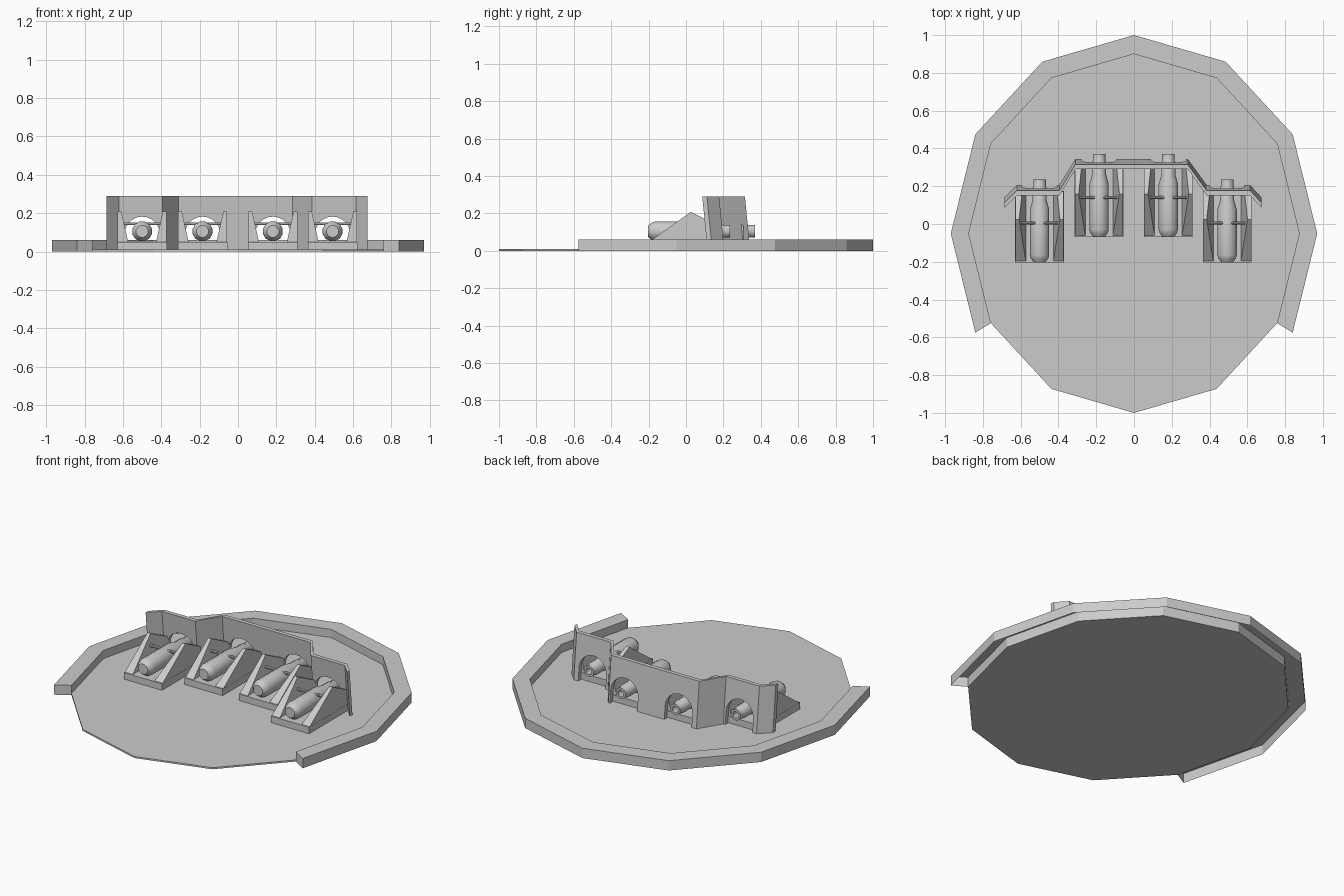
import bpy, bmesh
from math import sin, cos, pi, radians

if "Cube" in bpy.data.objects:
    bpy.data.objects.remove(bpy.data.objects["Cube"])


def make(name, verts, faces, smooth=False, recalc=True):
    me = bpy.data.meshes.new(name)
    me.from_pydata(verts, [], faces)
    ob = bpy.data.objects.new(name, me)
    bpy.context.collection.objects.link(ob)
    bm = bmesh.new()
    bm.from_mesh(me)
    if recalc:
        bmesh.ops.recalc_face_normals(bm, faces=bm.faces)
    bm.to_mesh(me)
    bm.free()
    if smooth:
        bpy.ops.object.select_all(action='DESELECT')
        bpy.context.view_layer.objects.active = ob
        ob.select_set(True)
        bpy.ops.object.shade_smooth_by_angle(angle=radians(35))
    return ob


def loft(name, a, b):
    """Closed solid between two matching outlines."""
    n = len(a)
    faces = [list(range(n)), list(range(n, 2 * n))]
    faces += [(i, (i + 1) % n, n + (i + 1) % n, n + i) for i in range(n)]
    return make(name, a + b, faces)


def box(name, x0, x1, y0, y1, z0, z1):
    o = [(x0, y0), (x1, y0), (x1, y1), (x0, y1)]
    return loft(name, [(x, y, z0) for x, y in o], [(x, y, z1) for x, y in o])


def lathe(name, x, y, z, profile, n=12, axis='Y'):
    """Revolve (position, radius) pairs around a horizontal axis."""
    verts, faces = [], []
    for p, r in profile:
        for i in range(n):
            t = 2 * pi * (i + 0.5) / n
            u, w = r * cos(t), r * sin(t)
            verts.append((x + u, y + p, z + w) if axis == 'Y' else (x + p, y + u, z + w))
    for k in range(len(profile) - 1):
        for i in range(n):
            j = (i + 1) % n
            faces.append((k * n + i, k * n + j, (k + 1) * n + j, (k + 1) * n + i))
    faces.append(list(range(n)))
    faces.append([(len(profile) - 1) * n + i for i in range(n)])
    return make(name, verts, faces, True)


# twelve-sided oval floor
CY = -0.05


def oval(deg, rx, ry, z):
    return (rx * cos(radians(deg)), CY + ry * sin(radians(deg)), z)


loft("floor", [oval(a, 0.875, 0.95, 0) for a in range(0, 360, 30)],
     [oval(a, 0.875, 0.95, 0.01) for a in range(0, 360, 30)])

# raised rim round the back, open underneath, capped at both ends
verts, faces = [], []
for a in range(-30, 211, 30):
    verts += [oval(a, 0.875, 0.95, 0), oval(a, 0.875, 0.95, 0.06),
              oval(a, 0.97, 1.05, 0.06), oval(a, 0.97, 1.05, 0)]
for k in range(8):
    for j in range(3):
        faces.append((4 * k + j, 4 * k + j + 1, 4 * k + j + 5, 4 * k + j + 4))
faces += [(0, 1, 2, 3), (32, 33, 34, 35)]
make("rim", verts, faces)

# bent shield wall leaning towards the front
line = [(-0.685, 0.14), (-0.62, 0.205), (-0.395, 0.205), (-0.31, 0.343),
        (0.285, 0.343), (0.385, 0.205), (0.615, 0.205), (0.675, 0.14)]
outline = line + [(x, y - 0.025) for x, y in reversed(line)]
wall = loft("shield_wall", [(x, y, 0.005) for x, y in outline],
            [(x, y - 0.028, 0.29) for x, y in outline])

# gun positions: x and y offset
guns = [(-0.5, 0.0), (-0.185, 0.135), (0.182, 0.135), (0.493, 0.0)]

for gx, gy in guns:
    # arched opening in the wall
    arch = [(gx + 0.092 * cos(pi * i / 12), 0.09 + 0.092 * sin(pi * i / 12)) for i in range(13)]
    arch += [(gx - 0.092, -0.05), (gx + 0.092, -0.05)]
    cut = loft("arch_cutter", [(x, gy + 0.05, z) for x, z in arch],
               [(x, gy + 0.3, z) for x, z in arch])
    cut.hide_render = True
    cut.hide_set(True)
    m = wall.modifiers.new("arch", 'BOOLEAN')
    m.operation, m.object, m.solver = 'DIFFERENCE', cut, 'EXACT'

# apply the openings and remove the cutters
bpy.context.view_layer.update()
mesh = bpy.data.meshes.new_from_object(wall.evaluated_get(bpy.context.evaluated_depsgraph_get()))
wall.modifiers.clear()
wall.data = mesh
for ob in [o for o in bpy.data.objects if o.name.startswith("arch_cutter")]:
    bpy.data.objects.remove(ob)

for gx, gy in guns:
    # stand with two tapering cheek plates
    box("stand_base", gx - 0.129, gx + 0.129, gy - 0.203, gy + 0.175, 0.008, 0.05)
    side = [(-0.195, 0.05), (0.025, 0.208), (0.172, 0.135), (0.172, 0.05)]
    for s in (-1, 1):
        outer = [(gx + s * 0.128, gy + y, z) for y, z in side]
        inner = [(gx + s * (0.128 - 0.055 + 0.035 * (z - 0.05) / 0.158), gy + y, z)
                 for y, z in side]
        loft("cheek_plate", outer, inner)
    # barrel with rounded breech and hollow muzzle
    lathe("barrel", gx, gy, 0.105,
          [(-0.203, 0.032), (-0.182, 0.048), (-0.165, 0.053), (0.075, 0.053), (0.125, 0.039),
           (0.19, 0.039), (0.2, 0.034), (0.235, 0.034), (0.235, 0.02), (0.17, 0.02)])
    # pivot pin
    lathe("pivot_pin", gx, gy + 0.005, 0.145, [(-0.105, 0.008), (0.105, 0.008)], 8, 'X')
